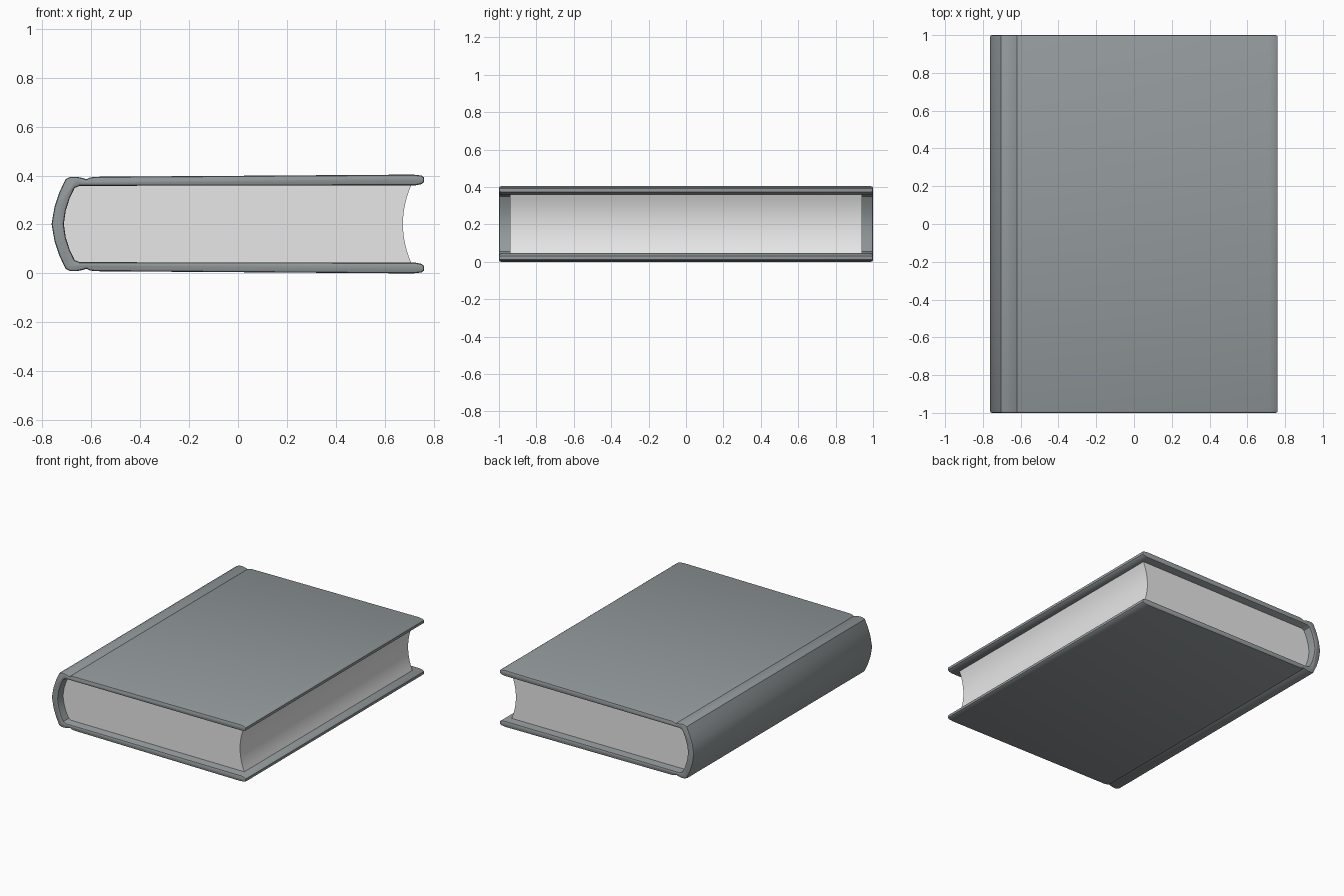
import bpy, bmesh
from mathutils import Vector

cube = bpy.data.objects.get("Cube")
if cube:
    bpy.data.objects.remove(cube, do_unlink=True)

HALF = 0.202  # half of the book's thickness


def material(name, color):
    m = bpy.data.materials.new(name)
    m.use_nodes = True
    m.diffuse_color = (*color, 1)
    m.node_tree.nodes["Principled BSDF"].inputs["Base Color"].default_value = (*color, 1)
    return m


def mirrored(points):
    """Profile running from the fore-edge top to the spine, closed by its mirror below."""
    return points + [(x, -h) for x, h in reversed(points) if h > 0]


def extrude_profile(name, profile, half_length, mat, rim=0):
    """Extrude an (x, height) outline along y, optionally rounding both end rims."""
    bm = bmesh.new()
    verts = [bm.verts.new((x, -half_length, h + HALF)) for x, h in profile]
    cap = bm.faces.new(verts)
    grown = bmesh.ops.extrude_face_region(bm, geom=[cap], use_keep_orig=True)
    moved = [g for g in grown["geom"] if isinstance(g, bmesh.types.BMVert)]
    bmesh.ops.translate(bm, vec=Vector((0, 2 * half_length, 0)), verts=moved)
    bmesh.ops.recalc_face_normals(bm, faces=bm.faces)
    if rim:
        edges = [e for e in bm.edges if abs(e.verts[0].co.y - e.verts[1].co.y) < 1e-5]
        bmesh.ops.bevel(bm, geom=edges, offset=rim, segments=2, profile=0.5,
                        affect='EDGES', clamp_overlap=True)
    mesh = bpy.data.meshes.new(name)
    bm.to_mesh(mesh)
    bm.free()
    obj = bpy.data.objects.new(name, mesh)
    bpy.context.collection.objects.link(obj)
    mesh.materials.append(mat)
    bpy.ops.object.select_all(action='DESELECT')
    obj.select_set(True)
    bpy.context.view_layer.objects.active = obj
    bpy.ops.object.shade_smooth_by_angle(angle=0.6)
    return obj


cover_grey = material("cover grey", (0.29, 0.32, 0.33))
page_white = material("page white", (0.8, 0.8, 0.8))

# Cover: two boards, hinge grooves and a rounded spine in one wrap
outer = [(0.715, 0.202), (-0.585, 0.193), (-0.605, 0.190), (-0.62, 0.183),
         (-0.635, 0.188), (-0.66, 0.193), (-0.685, 0.193), (-0.705, 0.183),
         (-0.73, 0.130), (-0.75, 0.070), (-0.762, 0)]
inner = [(-0.712, 0), (-0.704, 0.055), (-0.688, 0.105), (-0.668, 0.147),
         (-0.648, 0.156), (0.725, 0.158), (0.75, 0.163), (0.761, 0.172),
         (0.761, 0.190), (0.75, 0.198)]
lower = [(x, -h) for x, h in reversed(outer) if h > 0]
lower_inner = [(x, -h) for x, h in reversed(inner) if h > 0]
extrude_profile("cover", outer + lower + lower_inner + inner, 1.0, cover_grey, rim=0.01)

# Page block: rounded against the spine, hollow at the fore-edge
fore_edge = [(0.674 + 0.034 * (i / 6) ** 2, 0.159 * i / 6) for i in range(7)]
back = [(-0.648, 0.159), (-0.670, 0.149), (-0.690, 0.106), (-0.706, 0.055), (-0.714, 0)]
extrude_profile("page_block", mirrored(fore_edge + back), 0.94, page_white)
